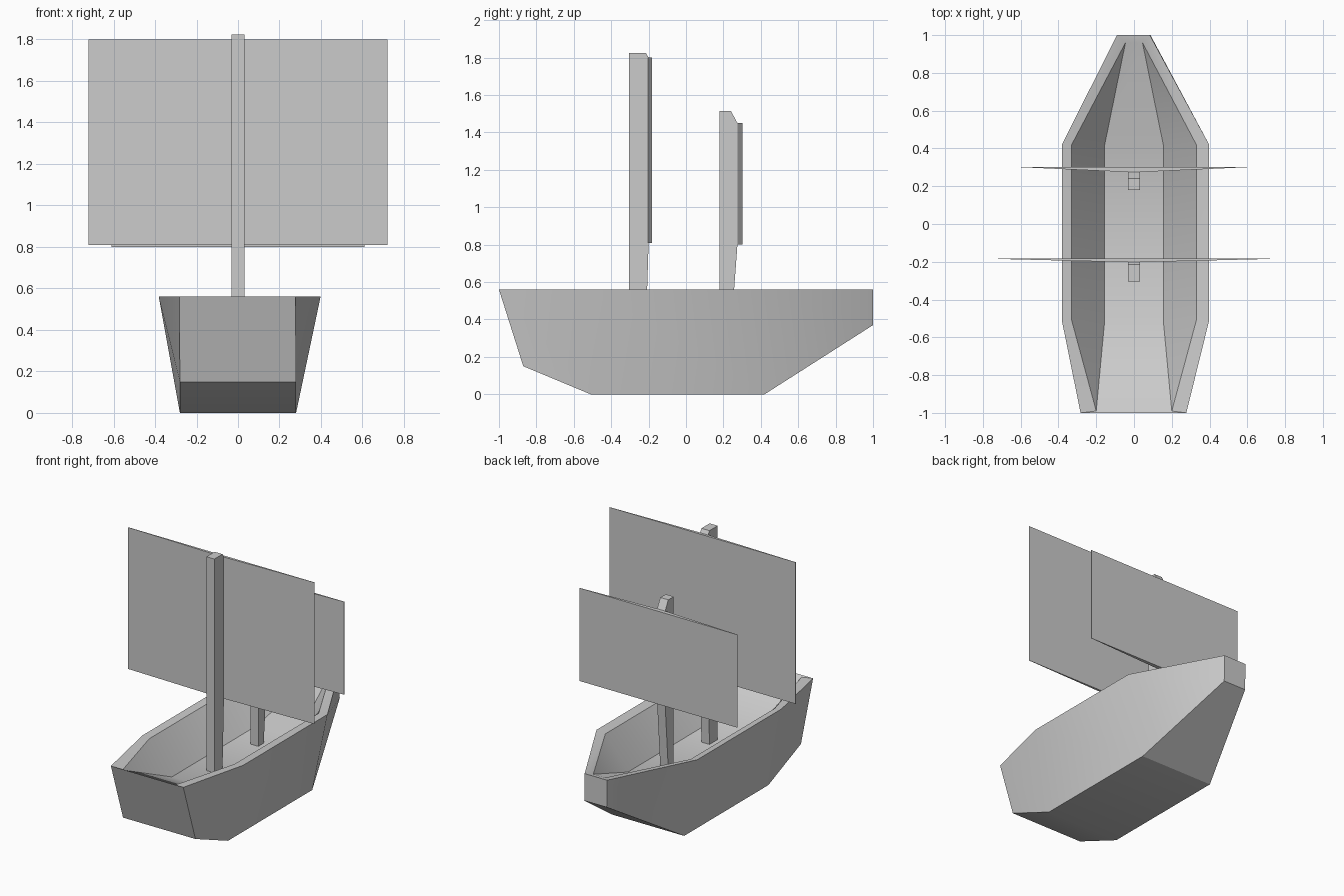
import bpy, bmesh, math

if "Cube" in bpy.data.objects:
    bpy.data.objects.remove(bpy.data.objects["Cube"])


def make_object(name, bm):
    bmesh.ops.remove_doubles(bm, verts=bm.verts, dist=0.0001)
    bmesh.ops.recalc_face_normals(bm, faces=bm.faces)
    mesh = bpy.data.meshes.new(name)
    bm.to_mesh(mesh)
    bm.free()
    obj = bpy.data.objects.new(name, mesh)
    bpy.context.collection.objects.link(obj)
    return obj


def extrude_profile(name, profile, direction):
    """Extrude a closed polygon into a solid along a vector."""
    bm = bmesh.new()
    face = bm.faces.new([bm.verts.new(p) for p in profile])
    new = bmesh.ops.extrude_face_region(bm, geom=[face], use_keep_orig=True)["geom"]
    bmesh.ops.translate(bm, vec=direction,
                        verts=[g for g in new if isinstance(g, bmesh.types.BMVert)])
    return make_object(name, bm)


# Hull: loft of four open-bowl cross-sections, stern to bow
# each point is (half width, y, z): keel, gunwale, inner rim, cockpit floor
FLOOR = 0.33
stations = [
    (-0.003, [(0.28, -0.87, 0.15), (0.28, -1.0, 0.56), (0.2, -0.99, 0.55), (0.2, -0.99, 0.55)]),
    (0.008, [(0.28, -0.51, 0.0), (0.39, -0.51, 0.56), (0.33, -0.51, 0.55), (0.155, -0.51, FLOOR)]),
    (0.008, [(0.28, 0.42, 0.0), (0.39, 0.42, 0.56), (0.33, 0.42, 0.55), (0.155, 0.42, FLOOR)]),
    (-0.003, [(0.087, 1.0, 0.37), (0.087, 1.0, 0.56), (0.045, 0.96, 0.55), (0.045, 0.96, 0.55)]),
]
bm = bmesh.new()
rings = []
for shift, half in stations:
    left = [(-x + (shift if i == 1 else 0), y, z) for i, (x, y, z) in enumerate(half)]
    right = [(x + (shift if i == 1 else 0), y, z) for i, (x, y, z) in enumerate(half)]
    rings.append([bm.verts.new(p) for p in left + right[::-1]])
for a, b in zip(rings, rings[1:]):
    for i in range(8):
        j = (i + 1) % 8
        bm.faces.new((a[i], a[j], b[j], b[i]))
# Flat transom and bow faces, plus the end strips of the rim
for r in (rings[0], rings[-1]):
    bm.faces.new((r[0], r[1], r[6], r[7]))
    bm.faces.new((r[1], r[2], r[5], r[6]))
    bm.faces.new((r[2], r[3], r[4], r[5]))
bmesh.ops.dissolve_degenerate(bm, dist=0.0001, edges=bm.edges)
hull = make_object("hull", bm)
bpy.context.view_layer.objects.active = hull
hull.select_set(True)
bpy.ops.object.shade_smooth_by_angle(angle=math.radians(30))
hull.select_set(False)

# Masts: side profiles (y, z) with a slanted top, extruded across x
masts = {
    "main_mast": [(-0.305, FLOOR), (-0.305, 1.825), (-0.215, 1.825), (-0.2, 1.8),
                  (-0.2, 0.81), (-0.215, FLOOR)],
    "fore_mast": [(0.18, FLOOR), (0.18, 1.515), (0.24, 1.515), (0.275, 1.45),
                  (0.275, 0.8), (0.24, FLOOR)],
}
for name, side in masts.items():
    extrude_profile(name, [(-0.031, y, z) for y, z in side], (0.062, 0, 0))

# Sails: slim wedge sections, thickest at the mast, extruded upward
for name, w, y0, y1, z0, z1 in (
        ("main_sail", 0.72, -0.202, -0.183, 0.81, 1.8),
        ("fore_sail", 0.61, 0.275, 0.303, 0.8, 1.45)):
    section = [(-w, y1 - 0.002, z0), (-0.031, y0, z0), (0.031, y0, z0),
               (w, y1 - 0.002, z0), (w, y1, z0), (-w, y1, z0)]
    extrude_profile(name, section, (0, 0, z1 - z0))
